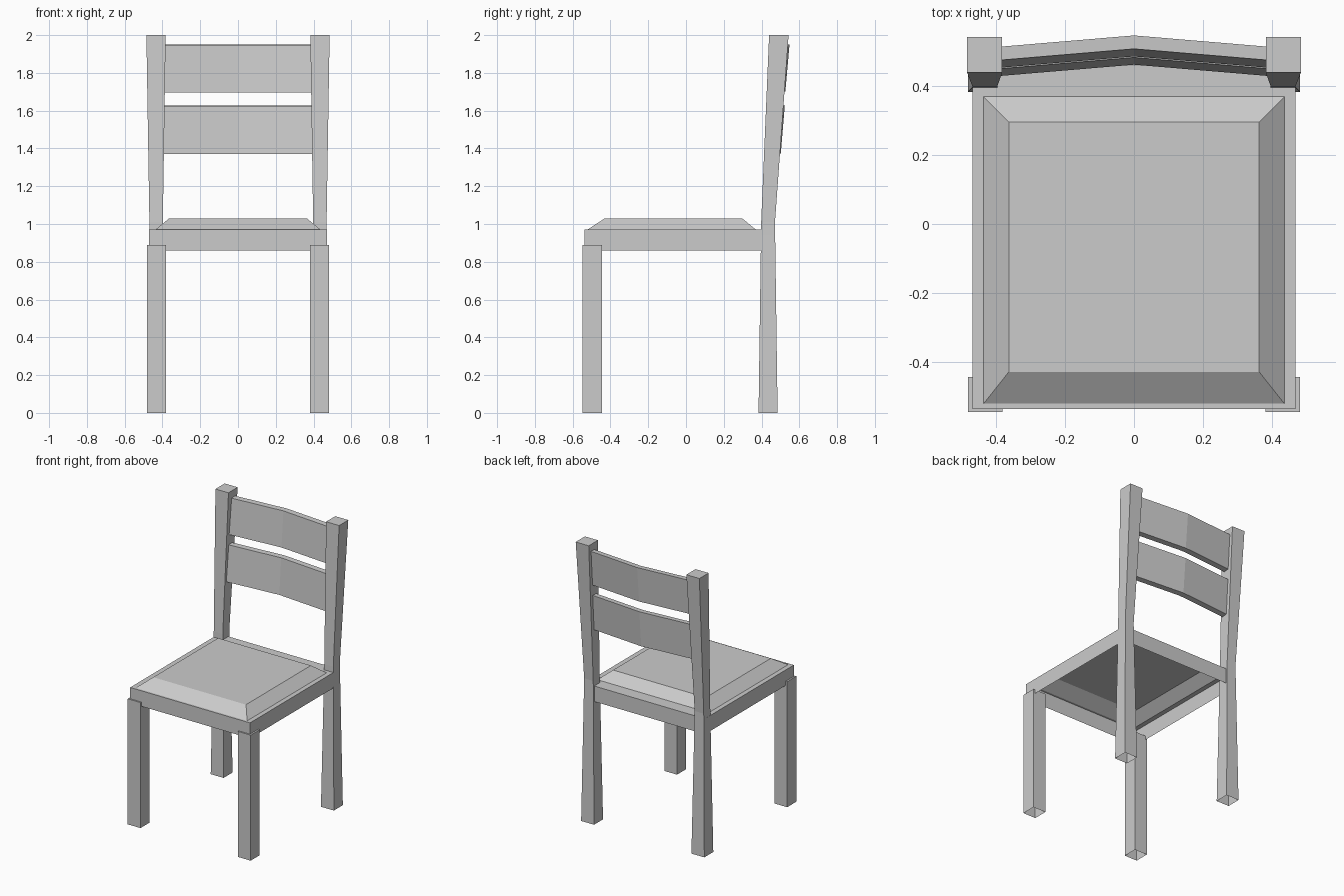
import bpy

if "Cube" in bpy.data.objects:
    bpy.data.objects.remove(bpy.data.objects["Cube"])


def make_object(name, verts, faces):
    mesh = bpy.data.meshes.new(name)
    mesh.from_pydata(verts, [], faces)
    mesh.update()
    obj = bpy.data.objects.new(name, mesh)
    bpy.context.collection.objects.link(obj)
    return obj


def rect_loft(name, sections, cap_start=False, cap_end=True):
    """Join rectangles (x0, x1, y0, y1, z) with side walls and optional caps."""
    verts, faces = [], []
    for x0, x1, y0, y1, z in sections:
        verts += [(x0, y0, z), (x1, y0, z), (x1, y1, z), (x0, y1, z)]
    for s in range(len(sections) - 1):
        for i in range(4):
            a, b = 4 * s + i, 4 * s + (i + 1) % 4
            faces.append((a, b, b + 4, a + 4))
    if cap_start:
        faces.append((3, 2, 1, 0))
    if cap_end:
        n = len(verts)
        faces.append((n - 4, n - 3, n - 2, n - 1))
    return make_object(name, verts, faces)


def mirror_x(obj):
    mod = obj.modifiers.new("mirror", 'MIRROR')
    mod.use_axis[0] = True


# Seat: open apron, flat rim and bevelled panel in one shell
rect_loft("seat", [
    (-0.47, 0.47, -0.537, 0.46, 0.86),
    (-0.47, 0.47, -0.537, 0.46, 0.97),
    (-0.437, 0.437, -0.522, 0.37, 0.97),
    (-0.364, 0.364, -0.43, 0.297, 1.03),
])

# Front legs, open at the floor
mirror_x(rect_loft("front_leg", [
    (0.382, 0.482, -0.547, -0.445, 0),
    (0.382, 0.482, -0.547, -0.445, 0.89),
]))

# Back posts: narrow at the seat, leaning back above it
mirror_x(rect_loft("back_post", [
    (0.382, 0.483, 0.384, 0.485, 0),
    (0.398, 0.469, 0.398, 0.471, 1.01),
    (0.383, 0.485, 0.44, 0.543, 2.0),
]))


# Back slats: shallow V in plan, tilted with the posts
def slat(name, z0, z1, y_bottom, y_top, half=0.393, bow=0.033, thick=0.039):
    verts = []
    for x, dy in ((-half, -bow), (0, 0), (half, -bow)):
        verts += [(x, y_bottom + dy, z0), (x, y_bottom + thick + dy, z0 + 0.004),
                  (x, y_top + thick + dy, z1), (x, y_top + dy, z1 - 0.002)]
    faces = [(0, 1, 2, 3), (11, 10, 9, 8)]
    for s in (0, 4):
        for i in range(4):
            j = (i + 1) % 4
            faces.append((s + i, s + 4 + i, s + 4 + j, s + j))
    return make_object(name, verts, faces)


slat("upper_slat", 1.697, 1.95, 0.487, 0.509)
slat("lower_slat", 1.37, 1.627, 0.463, 0.484)
